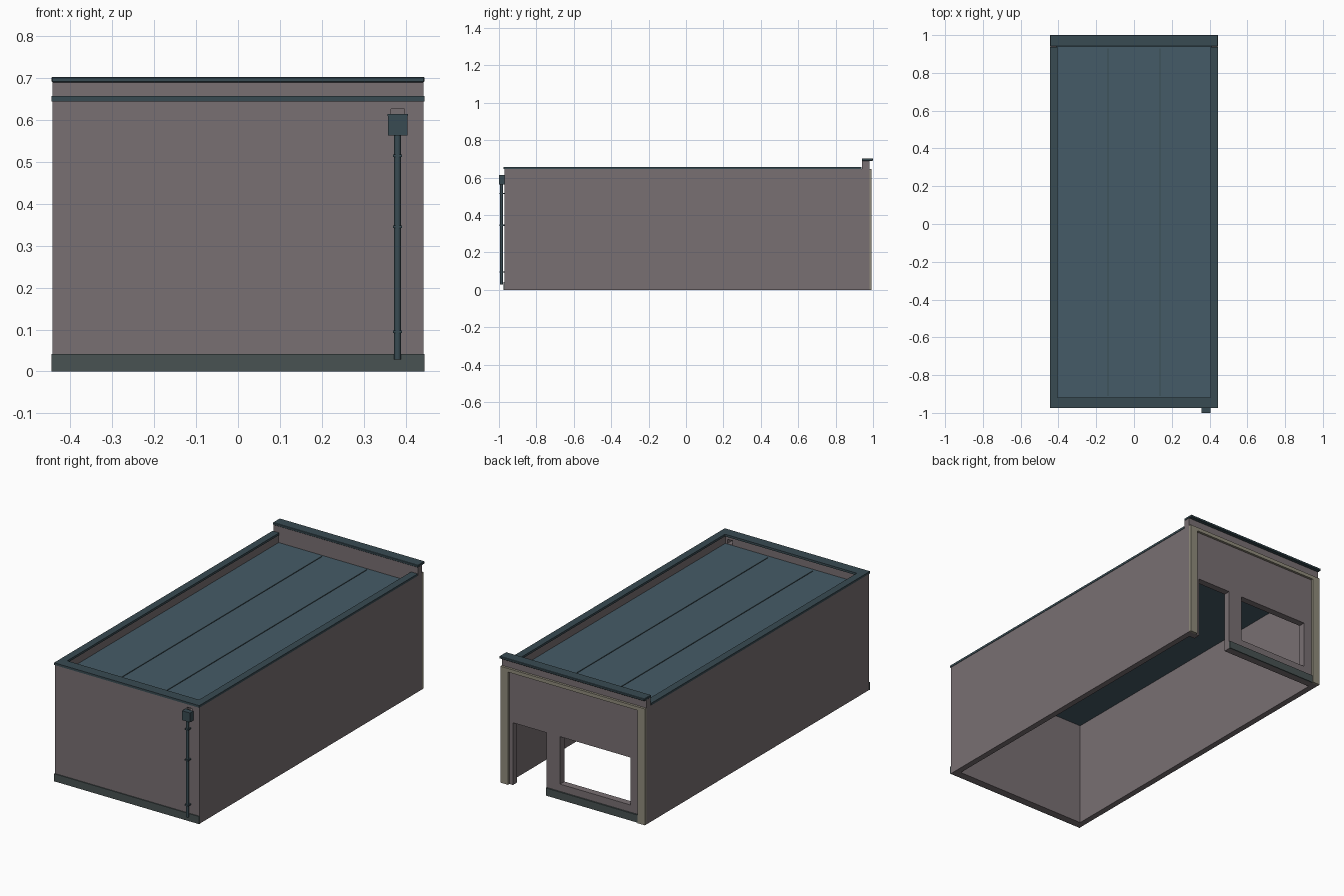
import bpy, bmesh

if "Cube" in bpy.data.objects:
    bpy.data.objects.remove(bpy.data.objects["Cube"])


def material(name, r, g, b):
    m = bpy.data.materials.new(name)
    m.diffuse_color = (r, g, b, 1)
    m.use_nodes = True
    m.node_tree.nodes["Principled BSDF"].inputs["Base Color"].default_value = m.diffuse_color
    return m


WALL = material("mauve_render", 0.19, 0.16, 0.17)
TRIM = material("dark_metal", 0.04, 0.07, 0.085)
ROOF = material("slate_blue", 0.06, 0.105, 0.135)
BASE = material("plinth_grey", 0.065, 0.085, 0.085)
STONE = material("stone", 0.28, 0.26, 0.20)


def finish(name, bm, mat):
    bmesh.ops.recalc_face_normals(bm, faces=bm.faces[:])
    me = bpy.data.meshes.new(name)
    bm.to_mesh(me)
    bm.free()
    ob = bpy.data.objects.new(name, me)
    bpy.context.collection.objects.link(ob)
    if mat:
        me.materials.append(mat)
    return ob


def prism(name, start, step, points, mat):
    """Extrude a closed 3D outline by the vector step."""
    bm = bmesh.new()
    face = bm.faces.new([bm.verts.new([a + b for a, b in zip(p, start)]) for p in points])
    out = bmesh.ops.extrude_face_region(bm, geom=[face])["geom"]
    bmesh.ops.translate(bm, vec=step, verts=[v for v in out if isinstance(v, bmesh.types.BMVert)])
    return finish(name, bm, mat)


def box(name, x, y, z, mat=None):
    pts = [(x[0], y[0], 0), (x[1], y[0], 0), (x[1], y[1], 0), (x[0], y[1], 0)]
    return prism(name, (0, 0, z[0]), (0, 0, z[1] - z[0]), pts, mat)


def cut(ob, x, y, z):
    cutter = box("cutter", x, y, z)
    cutter.hide_render = True
    mod = ob.modifiers.new("cut", "BOOLEAN")
    mod.object = cutter
    mod.operation = "DIFFERENCE"
    mod.solver = "EXACT"
    bpy.context.view_layer.objects.active = ob
    bpy.ops.object.modifier_apply(modifier=mod.name)
    bpy.data.objects.remove(cutter)


W = 0.443

# Wall shell, open below, with doorway, shop window and roof outlet
walls = box("walls", (-W, W), (-0.97, 0.98), (0, 0.645), WALL)
cut(walls, (-0.41, 0.41), (-0.93, 0.942), (-0.1, 0.8))
cut(walls, (0.168, 0.375), (0.9, 1.1), (-0.1, 0.345))
cut(walls, (-0.347, 0.085), (0.9, 1.1), (0.082, 0.345))
cut(walls, (0.365, 0.398), (-1.1, -0.9), (0.602, 0.626))

# Raised back parapet and its coping
box("back_parapet", (-W, W), (0.942, 0.98), (0.645, 0.69), WALL)
cap = box("back_coping", (-0.445, 0.445), (0.94, 1.0), (0.69, 0.703), TRIM)
bev = cap.modifiers.new("bevel", "BEVEL")
bev.width = 0.002
bev.segments = 1

# U-shaped coping on the front and side walls
u = [(-0.445, 0.938), (-0.445, -0.975), (0.445, -0.975), (0.445, 0.938),
     (0.404, 0.938), (0.404, -0.918), (-0.404, -0.918), (-0.404, 0.938)]
prism("coping", (0, 0, 0.645), (0, 0, 0.012), [(x, y, 0) for x, y in u], TRIM)

# Sunken roof deck with two seams
box("roof_deck", (-0.41, 0.41), (-0.93, 0.942), (0.588, 0.6), ROOF)
for i, s in enumerate((-1, 1)):
    box(f"roof_seam_{i + 1}", (s * 0.138 - 0.003, s * 0.138 + 0.003), (-0.91, 0.93), (0.6, 0.603), TRIM)

# Stone surround: two pilasters joined by a thin lintel
frame = [(-W, 0), (-0.397, 0), (-0.397, 0.625), (0.397, 0.625),
         (0.397, 0), (W, 0), (W, 0.645), (-W, 0.645)]
prism("stone_surround", (0, 0.98, 0), (0, 0.013, 0), [(x, 0, z) for x, z in frame], STONE)

# Plinths
box("front_plinth", (-0.445, 0.445), (-0.975, -0.97), (0, 0.042), BASE)
box("back_plinth", (-0.397, 0.168), (0.98, 0.988), (0, 0.042), BASE)

# Rainwater hopper, pipe and brackets
PX, PY = 0.381, -0.986
box("rain_hopper", (0.358, 0.405), (-1.0, -0.97), (0.563, 0.612), TRIM)
box("hopper_rim", (0.357, 0.406), (-1.0, -0.97), (0.61, 0.615), TRIM)
bpy.ops.mesh.primitive_cylinder_add(vertices=12, radius=0.008, depth=0.54, location=(PX, PY, 0.298))
pipe = bpy.context.object
pipe.name = "rain_pipe"
pipe.data.materials.append(TRIM)
bpy.ops.object.shade_smooth_by_angle()
for i, z in enumerate((0.095, 0.345, 0.515)):
    box(f"pipe_bracket_{i + 1}", (PX - 0.011, PX + 0.011), (PY - 0.01, -0.97), (z - 0.003, z + 0.003), TRIM)
